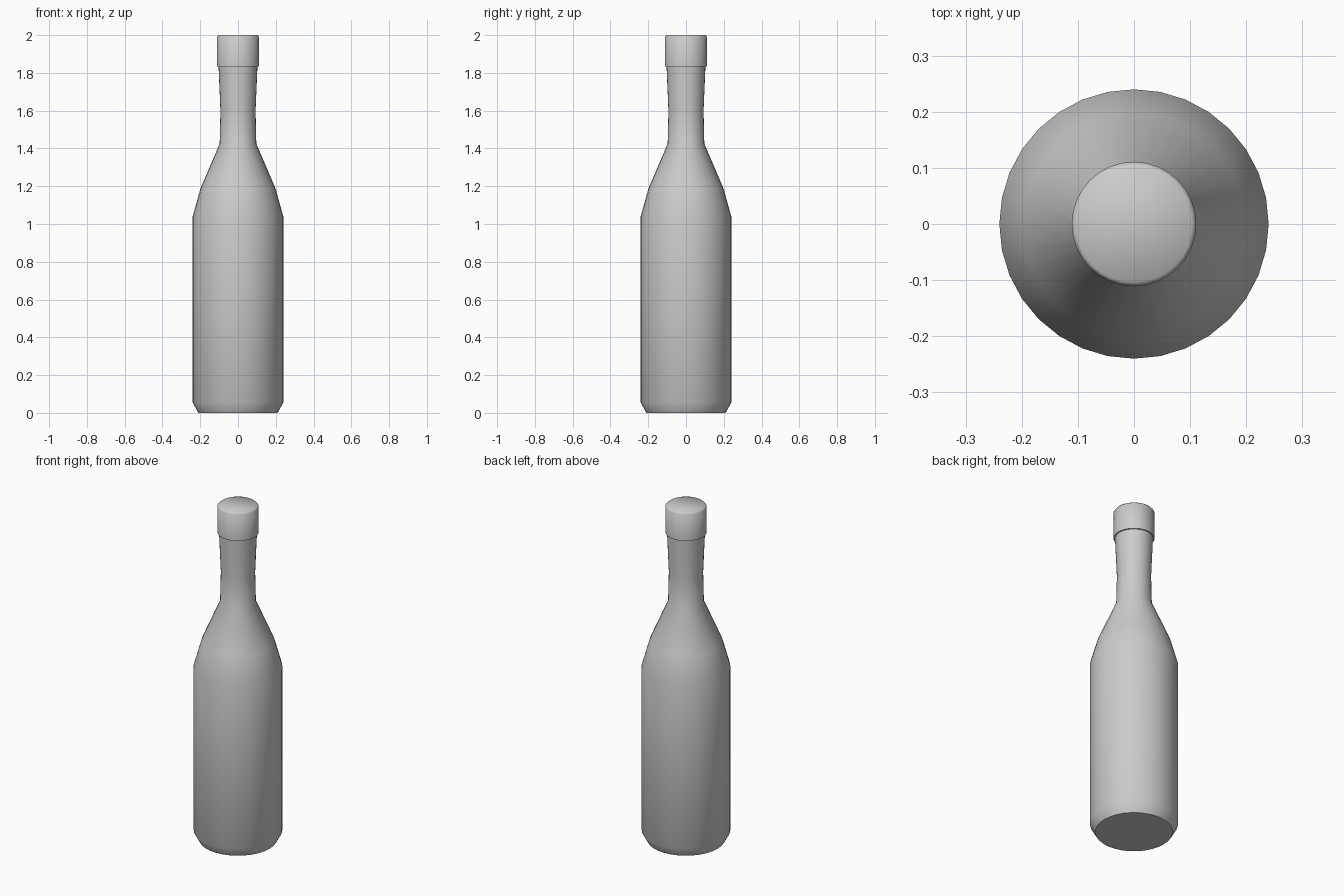
import bpy, bmesh, math

if "Cube" in bpy.data.objects:
    bpy.data.objects.remove(bpy.data.objects["Cube"])

SIDES = 32

grey = bpy.data.materials.new("plain grey")
grey.diffuse_color = (0.6, 0.6, 0.6, 1)
grey.use_nodes = True
grey.node_tree.nodes["Principled BSDF"].inputs["Base Color"].default_value = grey.diffuse_color


def lathe(name, profile, cap_bottom=False, cap_top=False):
    """Revolve (radius, height) points around z."""
    bm = bmesh.new()
    rings = []
    for r, z in profile:
        rings.append([bm.verts.new((r * math.cos(2 * math.pi * i / SIDES),
                                    r * math.sin(2 * math.pi * i / SIDES), z))
                      for i in range(SIDES)])
    for low, high in zip(rings, rings[1:]):
        for i in range(SIDES):
            j = (i + 1) % SIDES
            bm.faces.new((low[i], low[j], high[j], high[i]))
    if cap_bottom:
        bm.faces.new(rings[0][::-1])
    if cap_top:
        bm.faces.new(rings[-1])
    mesh = bpy.data.meshes.new(name)
    bm.to_mesh(mesh)
    bm.free()
    mesh.materials.append(grey)
    obj = bpy.data.objects.new(name, mesh)
    bpy.context.collection.objects.link(obj)
    bpy.ops.object.select_all(action='DESELECT')
    obj.select_set(True)
    bpy.context.view_layer.objects.active = obj
    bpy.ops.object.shade_smooth_by_angle(angle=math.radians(50))
    return obj


# bottle: chamfered base, straight body, sloped shoulder, slightly waisted neck
lathe("bottle_body", [(0.21, 0), (0.24, 0.055), (0.24, 1.04), (0.198, 1.19),
                      (0.097, 1.425), (0.093, 1.6), (0.103, 1.835)],
      cap_bottom=True)

# stopper: wider sleeve with an underside lip and softened top rim
lathe("bottle_cap", [(0.103, 1.835), (0.111, 1.835), (0.111, 1.992),
                     (0.104, 2.0)], cap_top=True)
